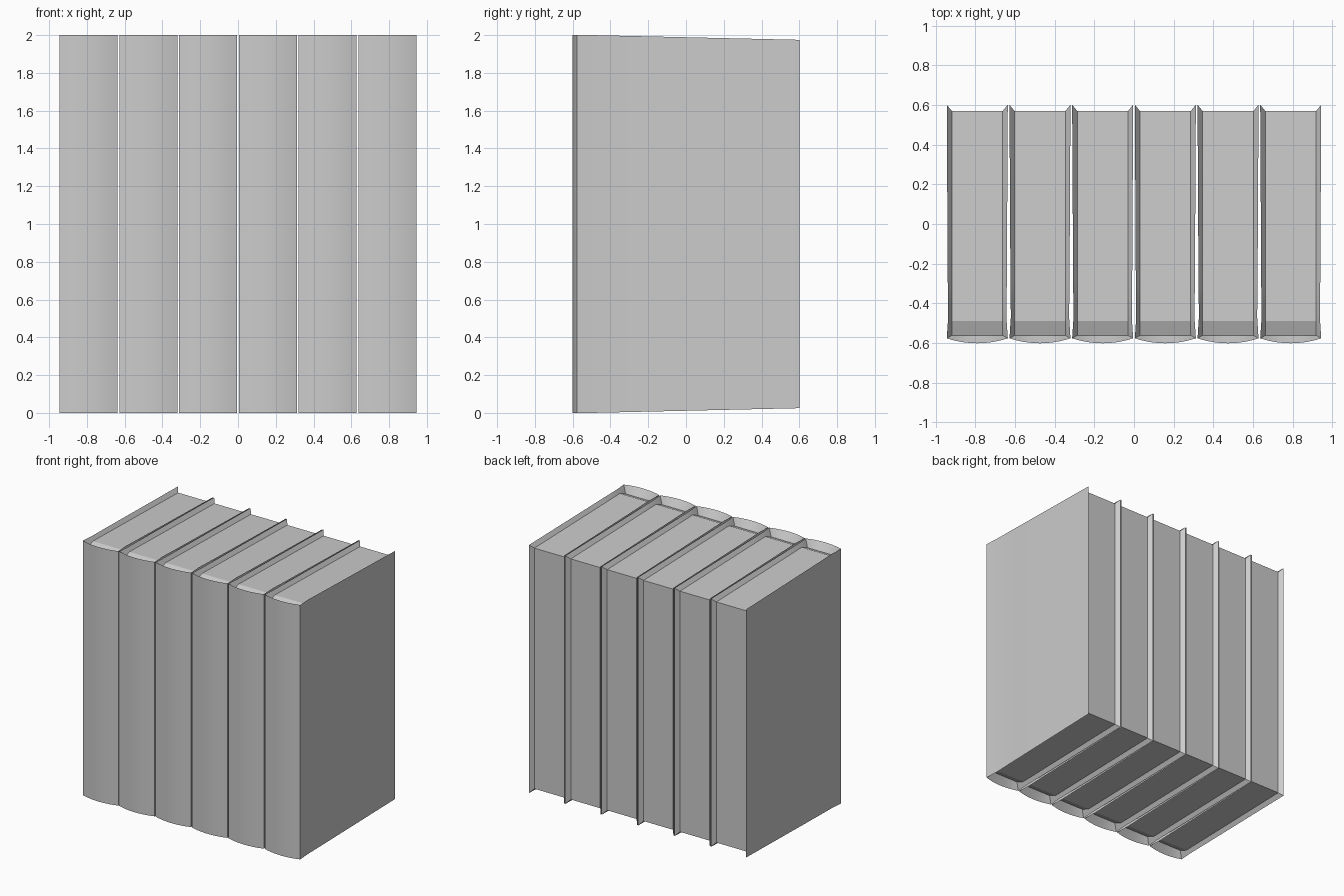
import bpy, bmesh, math

if "Cube" in bpy.data.objects:
    bpy.data.objects.remove(bpy.data.objects["Cube"])

COUNT, PITCH = 6, 0.3164
HALF, INNER = 0.154, 0.128        # half thickness of cover and of page block
BACK, PAGE_BACK = 0.602, 0.57


def edge_z(y):
    """Top height of the cover, dropping slightly towards the back."""
    return 2.0 - 0.025 * max(0, y + 0.5) / 1.1


def new_object(name, bm, x):
    bmesh.ops.recalc_face_normals(bm, faces=bm.faces)
    mesh = bpy.data.meshes.new(name)
    bm.to_mesh(mesh)
    bm.free()
    ob = bpy.data.objects.new(name, mesh)
    bpy.context.collection.objects.link(ob)
    ob.location.x = x
    return ob


def smooth(ob):
    bpy.ops.object.select_all(action='DESELECT')
    bpy.context.view_layer.objects.active = ob
    ob.select_set(True)
    bpy.ops.object.shade_smooth_by_angle(angle=math.radians(20))


# Outline of the cover seen from above, with matching points on the page block
side = [(HALF, BACK, PAGE_BACK), (0.149, -0.30, -0.30), (0.147, -0.47, -0.49)]
arc = [i / 5 for i in range(5, -6, -1)]
outer = [(x, y) for x, y, _ in side]
outer += [(HALF * t, -0.577 - 0.025 * (1 - t * t)) for t in arc]
outer += [(-x, y) for x, y, _ in reversed(side)]
inner = [(INNER, p) for _, _, p in side] + [(INNER * t, -0.562) for t in arc]
inner += [(-INNER, p) for _, _, p in reversed(side)]


def page_z(y):
    """Top height of the pages, rounded down next to the spine."""
    return edge_z(y) - 0.03 - 0.03 * max(0, -0.49 - y) / 0.072


def add_cover(name, x):
    bm = bmesh.new()
    rows = []
    for pts, height in ((inner, page_z), (outer, edge_z)):
        rows.append([bm.verts.new((a, b, height(b))) for a, b in pts])
    for pts, height in ((outer, edge_z), (inner, page_z)):
        rows.append([bm.verts.new((a, b, 2 - height(b))) for a, b in pts])
    # top rim, outside wall, bottom rim
    for r, s in zip(rows, rows[1:]):
        for i in range(len(r) - 1):
            bm.faces.new((r[i], r[i + 1], s[i + 1], s[i]))
    # fore-edge rims
    for i in (0, -1):
        bm.faces.new([r[i] for r in rows])
    smooth(new_object(name, bm, x))


def add_pages(name, x):
    bm = bmesh.new()
    path = [(y, page_z(y)) for y in (-0.562, -0.49, PAGE_BACK)]
    path += [(y, 2 - z) for y, z in reversed(path)]
    left, right = ([bm.verts.new((s * INNER, y, z)) for y, z in path] for s in (-1, 1))
    for i in range(len(path) - 1):
        bm.faces.new((left[i], left[i + 1], right[i + 1], right[i]))
    new_object(name, bm, x)


# Row of identical books
for n in range(COUNT):
    cx = (n - (COUNT - 1) / 2) * PITCH
    add_cover(f"book_cover_{n + 1}", cx)
    add_pages(f"book_pages_{n + 1}", cx)
